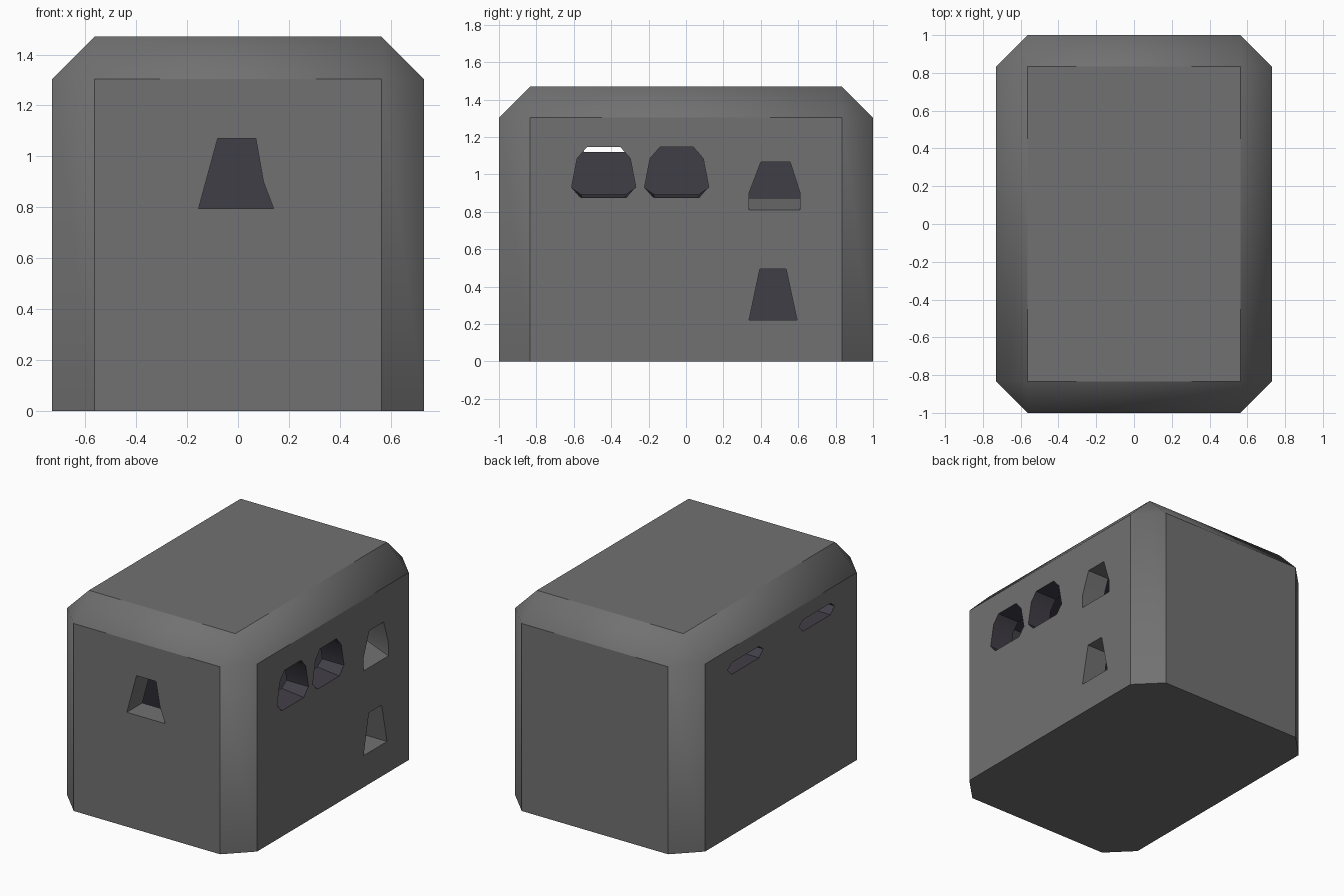
import bpy, bmesh, math
from mathutils import Vector

if "Cube" in bpy.data.objects:
    bpy.data.objects.remove(bpy.data.objects["Cube"])


def material(name, rgb):
    m = bpy.data.materials.new(name)
    m.diffuse_color = (*rgb, 1)
    m.use_nodes = True
    m.node_tree.nodes["Principled BSDF"].inputs["Base Color"].default_value = m.diffuse_color
    return m


MATS = [material("stone_grey", (0.165, 0.165, 0.165)),
        material("dark_interior", (0.053, 0.049, 0.063))]
W, D, H, C = 0.73, 1.0, 1.47, 0.167     # half width, half depth, height, chamfer


def to_object(bm, name):
    bmesh.ops.recalc_face_normals(bm, faces=bm.faces)
    me = bpy.data.meshes.new(name)
    bm.to_mesh(me)
    bm.free()
    for m in MATS:
        me.materials.append(m)
    ob = bpy.data.objects.new(name, me)
    bpy.context.collection.objects.link(ob)
    return ob


def add_box(bm, lo, hi, mat):
    old = set(bm.faces)
    vs = bmesh.ops.create_cube(bm, size=1)["verts"]
    for v in vs:
        v.co = Vector([lo[i] if v.co[i] < 0 else hi[i] for i in range(3)])
    for f in set(bm.faces) - old:
        f.material_index = mat


def opening(bm, profile, place, sill=None, mat=0):
    """Loft a wall opening; the inner end may have a raised sill."""
    outer = [bm.verts.new(place(u, z, -0.05)) for u, z in profile]
    inner = [bm.verts.new(place(u, max(z, sill or z), 0.19)) for u, z in profile]
    n = len(profile)
    faces = [bm.faces.new(outer), bm.faces.new(inner)]
    for i in range(n):
        j = (i + 1) % n
        faces.append(bm.faces.new((outer[i], outer[j], inner[j], inner[i])))
    for f in faces:
        f.material_index = mat


def right(u, z, d):
    return (W - d, u, z)


def left(u, z, d):
    return (-W + d, u, z)


def front(u, z, d):
    return (u, -D + d, z)


# Body block with chamfered upright and top edges
bm = bmesh.new()
add_box(bm, (-W, -D, 0), (W, D, H), 0)
edges = [e for e in bm.edges if max(v.co.z for v in e.verts) > 0.1]
bmesh.ops.bevel(bm, geom=edges, offset=C, offset_type='OFFSET', segments=1,
                affect='EDGES')
body = to_object(bm, "housing")

# Hollow chamber inside
bm = bmesh.new()
add_box(bm, (-W + 0.17, -D + 0.17, 0.12), (W - 0.17, D - 0.17, 1.3), 1)
chamber = to_object(bm, "chamber_cutter")

# Openings in the walls
bm = bmesh.new()
half = [(0.09, 1.145), (0.142, 1.085), (0.172, 0.93), (0.12, 0.87)]
octagon = half + [(-u, z) for u, z in reversed(half)]
for c in (-0.44, -0.05):
    opening(bm, [(c + u, z) for u, z in octagon], right, 0.895, 1)
opening(bm, [(0.337, 0.79), (0.61, 0.79), (0.61, 0.9), (0.557, 1.065),
             (0.40, 1.065), (0.337, 0.9)], right, 0.88)
opening(bm, [(0.337, 0.22), (0.594, 0.22), (0.535, 0.495), (0.395, 0.495)], right)
opening(bm, [(-0.155, 0.795), (0.14, 0.795), (0.10, 0.9), (0.07, 1.07),
             (-0.08, 1.07)], front)
slit = [(-0.195, 1.165), (-0.15, 1.12), (0.15, 1.12), (0.195, 1.165),
        (0.15, 1.2), (-0.15, 1.2)]
for c in (-0.394, 0.39):
    opening(bm, [(c + u, z) for u, z in slit], left, None, 1)
holes = to_object(bm, "opening_cutter")

# Cut and tidy
bpy.ops.object.select_all(action='DESELECT')
bpy.context.view_layer.objects.active = body
body.select_set(True)
for cutter in (chamber, holes):
    mod = body.modifiers.new("cut", 'BOOLEAN')
    mod.operation = 'DIFFERENCE'
    mod.solver = 'EXACT'
    mod.object = cutter
    bpy.ops.object.modifier_apply(modifier=mod.name)
    bpy.data.objects.remove(cutter)
bpy.ops.object.shade_smooth_by_angle(angle=math.radians(40))
